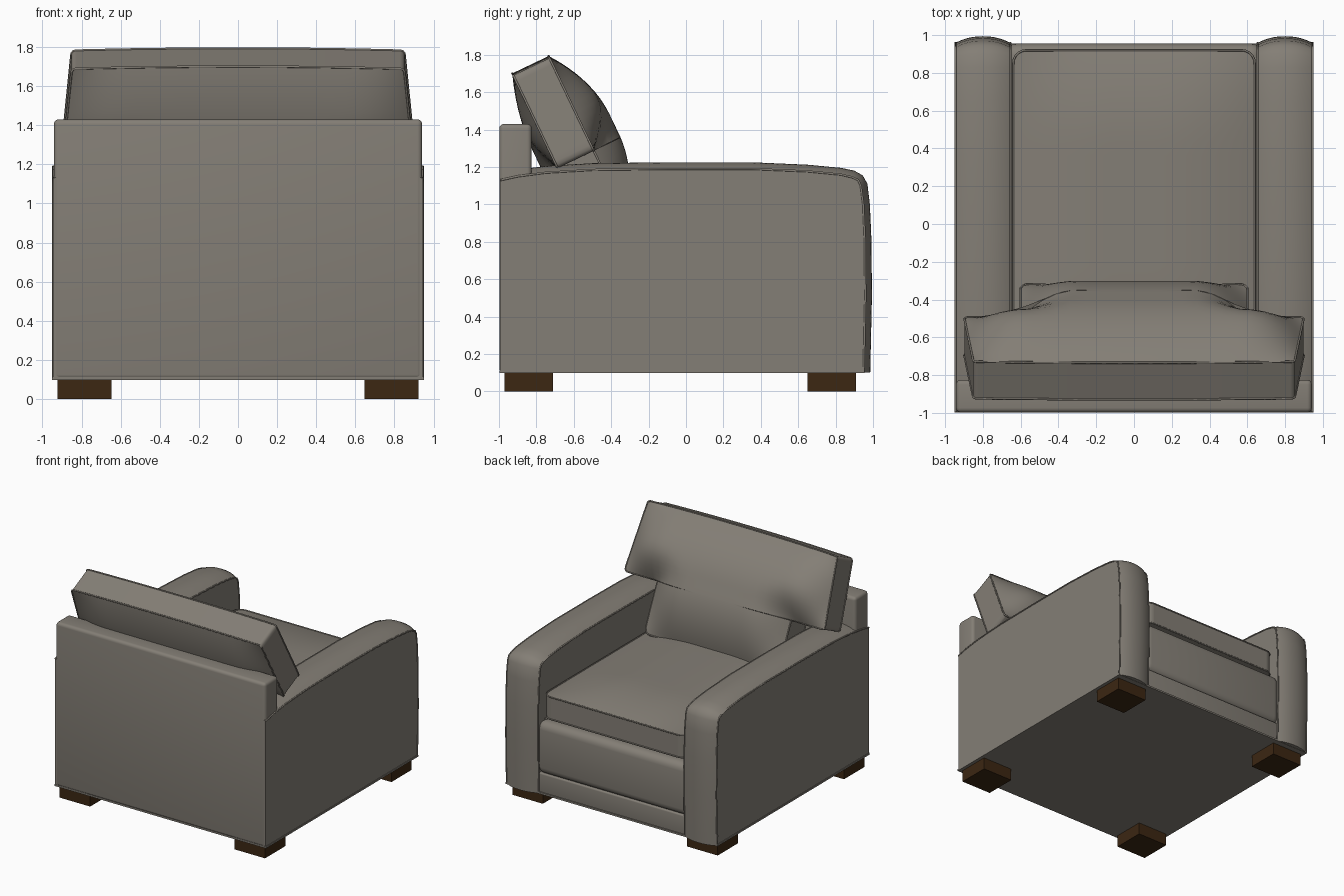
import bpy, bmesh, math
from mathutils import Vector

if "Cube" in bpy.data.objects:
    bpy.data.objects.remove(bpy.data.objects["Cube"])


def material(name, rgb):
    m = bpy.data.materials.new(name)
    m.use_nodes = True
    m.diffuse_color = (*rgb, 1)
    bsdf = m.node_tree.nodes["Principled BSDF"]
    bsdf.inputs["Base Color"].default_value = (*rgb, 1)
    bsdf.inputs["Roughness"].default_value = 0.8
    return m


FABRIC = material("warm grey fabric", (0.23, 0.21, 0.18))
WOOD = material("dark brown wood", (0.045, 0.02, 0.006))


def finish(name, bm, mat, smooth=True):
    bmesh.ops.recalc_face_normals(bm, faces=bm.faces)
    me = bpy.data.meshes.new(name)
    bm.to_mesh(me)
    bm.free()
    me.materials.append(mat)
    ob = bpy.data.objects.new(name, me)
    bpy.context.collection.objects.link(ob)
    if smooth:
        bpy.ops.object.select_all(action='DESELECT')
        ob.select_set(True)
        bpy.context.view_layer.objects.active = ob
        bpy.ops.object.shade_smooth_by_angle(angle=math.radians(40))
    return ob


def box(name, lo, hi, mat, bevel=0.0):
    lo, hi = Vector(lo), Vector(hi)
    bm = bmesh.new()
    bmesh.ops.create_cube(bm, size=1)
    for v in bm.verts:
        v.co = (lo + hi) / 2 + v.co * (hi - lo)
    if bevel:
        bmesh.ops.bevel(bm, geom=bm.edges[:], offset=bevel, segments=4,
                        profile=0.5, affect='EDGES')
    return finish(name, bm, mat, bevel > 0)


def piping(name, points, cyclic=True, radius=0.006):
    cu = bpy.data.curves.new(name, 'CURVE')
    cu.dimensions = '3D'
    cu.bevel_depth, cu.bevel_resolution = radius, 1
    sp = cu.splines.new('POLY')
    sp.points.add(len(points) - 1)
    for p, co in zip(sp.points, points):
        p.co = (*co, 1)
    sp.use_cyclic_u = cyclic
    cu.materials.append(FABRIC)
    ob = bpy.data.objects.new(name, cu)
    bpy.context.collection.objects.link(ob)


def ease(d, reach):
    return 1 - (1 - max(0, min(d / reach, 1))) ** 2


# Boxed cushion: a flat outline (half width by length) puffed on both faces
def cushion(name, ts, width, bulge, depth, puff, origin, u, n, crown=0.0):
    origin, u, n = Vector(origin), Vector(u).normalized(), Vector(n).normalized()
    cols, last = 32, ts[-1]
    bm = bmesh.new()
    sheets = []
    for base, amount in ((0, puff[0]), (-depth, -puff[1])):
        sheet = []
        for t in ts:
            row = []
            for i in range(cols + 1):
                s = -math.cos(math.pi * i / cols)
                x = s * width(t)
                lift = base + amount * bulge(x, t)
                up = t + crown * (1 - s * s) * t / last
                row.append(bm.verts.new(origin + Vector((x, 0, 0)) + u * up + n * lift))
            sheet.append(row)
        for a, b in zip(sheet, sheet[1:]):
            for i in range(cols):
                bm.faces.new((a[i], a[i + 1], b[i + 1], b[i]))
        sheets.append(sheet)
    rims = [s[0] + [r[-1] for r in s[1:-1]] + s[-1][::-1] + [r[0] for r in s[-2:0:-1]]
            for s in sheets]
    for i in range(len(rims[0])):
        bm.faces.new((rims[0][i - 1], rims[0][i], rims[1][i], rims[1][i - 1]))
    seams = [[v.co.copy() for v in rim] for rim in rims]
    finish(name, bm, FABRIC)
    for side, seam in zip(("front", "rear"), seams):
        piping(f"{name}_{side}_piping", seam)


def rounding(d, r):
    return r - math.sqrt(max(0, r * r - max(0, r - d) ** 2))


def stations(a, b, count):
    return [a + (b - a) * (1 - math.cos(math.pi * i / count)) / 2 for i in range(count + 1)]


# Seat cushion
SEAT_LEN, SEAT_W = 1.7, 0.64
cushion("seat_cushion", stations(0, SEAT_LEN, 36),
        lambda t: SEAT_W - rounding(min(t, SEAT_LEN - t), 0.07),
        lambda x, t: ease(SEAT_W - abs(x), 0.5) * ease(min(t, SEAT_LEN - t), 0.5),
        0.18, (0.07, 0.03), (0, -0.78, 0.89), (0, 1, 0), (0, 0, 1))

# Back cushion with ears resting over the arms
TALL, EAR, BODY_W = 0.95, 0.40, 0.60


def back_width(t):
    if t <= EAR:
        return BODY_W - rounding(t, 0.05)
    return 0.85 + 0.05 * (TALL - t) / (TALL - EAR) - rounding(TALL - t, 0.02) \
        - rounding(t - EAR, 0.03)


def back_bulge(x, t):
    x = abs(x)
    b = ease(min(t, TALL - t), 0.42)
    if t <= EAR:
        b *= ease(math.hypot(BODY_W - x, 0), 0.3) if x > 0.3 else 1
    else:
        b *= ease(back_width(t) - x, 0.3)
        b *= ease(math.hypot(max(0, BODY_W - x), t - EAR), 0.3)
    return b


cushion("back_cushion", stations(0, EAR, 14) + stations(EAR + 0.001, TALL, 18),
        back_width, back_bulge, 0.215, (0.16, 0.08),
        (0, -0.32, 0.925), (0, -0.43, 0.90), (0, 0.90, 0.43), crown=0.012)

# Arms: side profile (y, z, inward y, inward z), domed across the width
ARM = [(-0.995, 0.1, 0, 0), (-0.995, 1.15, 0, -0.6), (-0.9, 1.185, 0, -1),
       (-0.75, 1.205, 0, -1), (-0.5, 1.22, 0, -1), (-0.1, 1.225, 0, -1),
       (0.35, 1.225, 0, -1), (0.65, 1.212, 0, -1), (0.83, 1.195, -0.1, -1),
       (0.9, 1.18, -0.3, -1), (0.945, 1.155, -0.7, -0.7), (0.97, 1.11, -1, -0.3),
       (0.983, 1.0, -1, 0), (0.992, 0.8, -1, 0), (0.994, 0.5, -1, 0), (0.985, 0.1, -1, 0)]


def arm(name, side):
    bm = bmesh.new()
    rings = []
    for i in range(17):
        s = -math.cos(math.pi * i / 16)
        drop = 0.035 * abs(s) ** 2.2
        rings.append([bm.verts.new((side * (0.8 + 0.145 * s), y + a * drop, z + b * drop))
                      for y, z, a, b in ARM])
    for p, q in zip(rings, rings[1:]):
        for i in range(len(ARM)):
            bm.faces.new((p[i - 1], p[i], q[i], q[i - 1]))
    for ring in (rings[0], rings[-1]):
        bm.faces.new(ring)
    edges = [[v.co.copy() for v in r] for r in (rings[0], rings[-1])]
    finish(name, bm, FABRIC)
    for where, pts in zip(("inner", "outer"), edges):
        piping(f"{name}_{where}_piping", pts[1:], cyclic=False)


for label, side in (("left", 1), ("right", -1)):
    arm(f"{label}_arm", side)
    # Block feet
    for end, y in (("rear", -0.84), ("front", 0.78)):
        x = side * 0.785
        box(f"{label}_{end}_foot", (x - 0.137, y - 0.13, 0), (x + 0.137, y + 0.13, 0.105), WOOD)

# Frame: back panel, seat deck, front rails and bottom welt
box("back_panel", (-0.942, -0.998, 0.1), (0.942, -0.825, 1.43), FABRIC, 0.025)
box("seat_deck", (-0.7, -0.9, 0.1), (0.7, 0.88, 0.68), FABRIC)
box("upper_front_rail", (-0.68, 0.6, 0.255), (0.68, 0.955, 0.68), FABRIC, 0.06)
box("lower_front_rail", (-0.68, 0.6, 0.1), (0.68, 0.945, 0.265), FABRIC, 0.012)
box("base_plate", (-0.95, -0.998, 0.098), (0.95, 0.955, 0.112), FABRIC)
